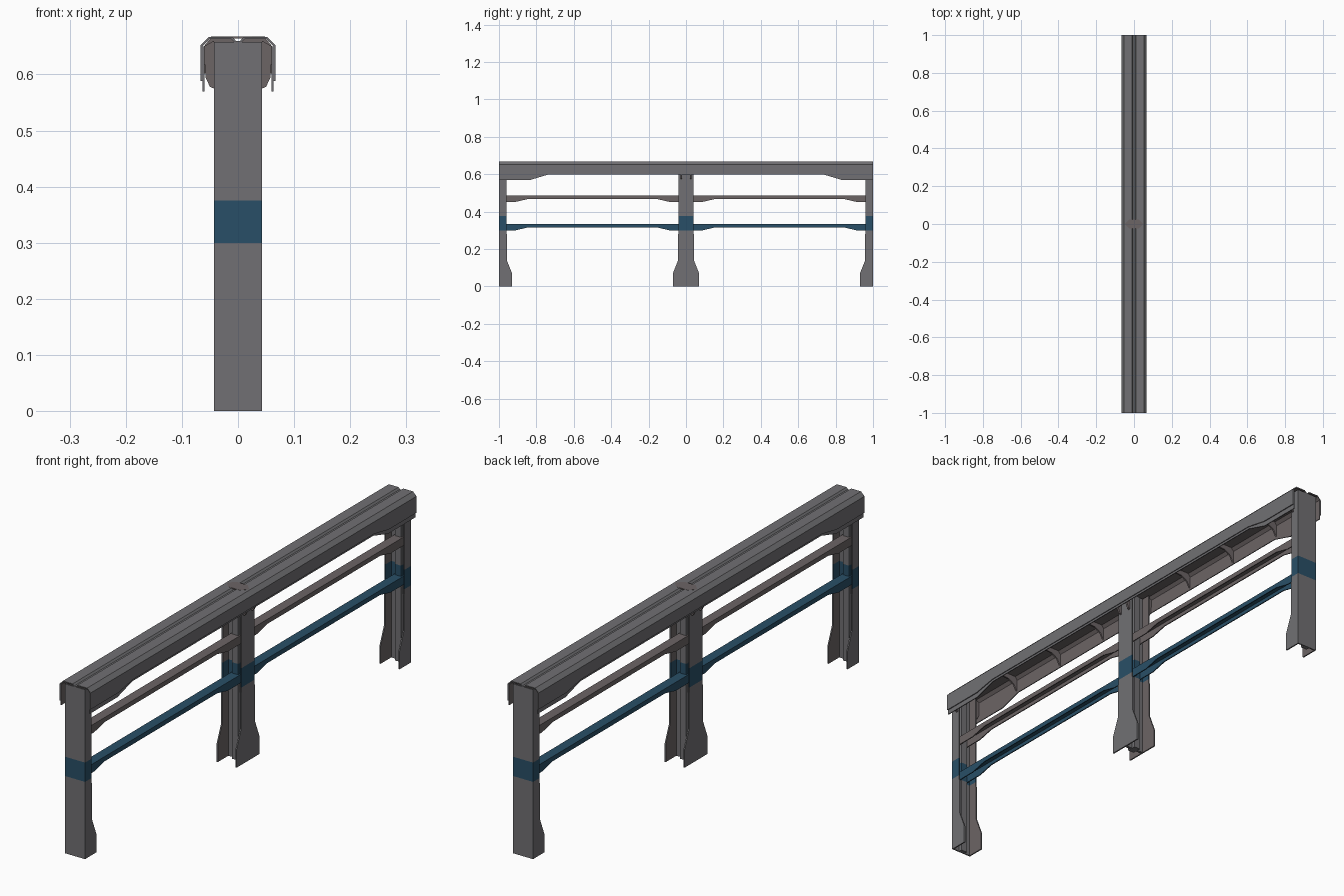
import bpy, bmesh
from mathutils import Vector

if "Cube" in bpy.data.objects:
    bpy.data.objects.remove(bpy.data.objects["Cube"])


def material(name, rgb):
    m = bpy.data.materials.new(name)
    m.diffuse_color = (*rgb, 1)
    m.use_nodes = True
    m.node_tree.nodes["Principled BSDF"].inputs["Base Color"].default_value = m.diffuse_color
    return m


GREY = material("steel_grey", (0.165, 0.163, 0.172))
WARM = material("warm_grey", (0.150, 0.128, 0.130))
BLUE = material("band_blue", (0.022, 0.078, 0.135))


def prism(bm, pts, axis, a, b):
    """Extrude a flat profile along x (pts are y,z), y (x,z) or z (x,y)."""
    def place(p, t):
        return {'x': (t, p[0], p[1]), 'y': (p[0], t, p[1]), 'z': (p[0], p[1], t)}[axis]
    low = [bm.verts.new(place(p, a)) for p in pts]
    high = [bm.verts.new(place(p, b)) for p in pts]
    n = len(pts)
    faces = [bm.faces.new(low), bm.faces.new(high[::-1])]
    for i in range(n):
        j = (i + 1) % n
        faces.append(bm.faces.new((low[i], high[i], high[j], low[j])))
    bmesh.ops.recalc_face_normals(bm, faces=faces)


def rect(a0, b0, a1, b1):
    return [(a0, b0), (a1, b0), (a1, b1), (a0, b1)]


def finish(name, bm, mats, rule=None):
    bm.normal_update()
    if rule:
        for f in bm.faces:
            f.material_index = rule(f.calc_center_median(), f.normal)
    me = bpy.data.meshes.new(name)
    bm.to_mesh(me)
    bm.free()
    for m in mats:
        me.materials.append(m)
    ob = bpy.data.objects.new(name, me)
    bpy.context.collection.objects.link(ob)


# Channel-section posts with flared feet and a painted band
def post(name, y0, d):
    bm = bmesh.new()
    side = [(0, 0), (0.07, 0), (0.07, 0.07), (0.042, 0.14), (0.042, 0.28),
            (0.039, 0.28), (0.039, 0.658), (0, 0.658)]
    for s in (-1, 1):
        prism(bm, [(y0 + d * p, z) for p, z in side], 'x', s * 0.038, s * 0.043)
    prism(bm, rect(-0.038, y0, 0.038, y0 + d * 0.005), 'z', 0, 0.658)
    # stiffening strip inside the channel
    prism(bm, rect(-0.013, y0 + d * 0.005, 0.013, y0 + d * 0.018), 'z', 0.0, 0.65)
    for z in (0.30, 0.375):
        bmesh.ops.bisect_plane(bm, geom=bm.verts[:] + bm.edges[:] + bm.faces[:],
                               plane_co=(0, 0, z), plane_no=(0, 0, 1))

    def rule(c, n):
        if 0.30 < c.z < 0.375:
            return 2
        inner_side = abs(c.x) > 0.03 and n.x * c.x < -0.01
        return 1 if inner_side else 0
    finish(name, bm, (GREY, WARM, BLUE), rule)


post("front_post", -1, 1)
post("middle_post_front", 0, -1)
post("middle_post_back", 0, 1)
post("back_post", 1, -1)

# Folded top cap with a central groove
half = [(0.004, 0.660), (0.010, 0.667), (0.052, 0.667), (0.067, 0.652), (0.067, 0.635)]
under = [(0.0635, 0.635), (0.0635, 0.650), (0.051, 0.663), (0.012, 0.663), (0.005, 0.656)]
right = half + under
bm = bmesh.new()
prism(bm, right + [(-x, z) for x, z in reversed(right)], 'y', -1, 1)
finish("top_cap", bm, (GREY, WARM), lambda c, n: 1 if n.z < -0.3 else 0)


# Outer skirt and inner lip, both deeper near the ends
def skirt(name, x0, x1, mid, end, top):
    bm = bmesh.new()
    pts = [(-1, top), (-1, end), (-0.83, end), (-0.74, mid),
           (0.74, mid), (0.83, end), (1, end), (1, top)]
    for s in (-1, 1):
        prism(bm, pts, 'x', s * x0, s * x1)
    finish(name, bm, (GREY, WARM), lambda c, n: 1 if n.x * c.x < -0.01 else 0)


skirt("outer_skirt", 0.0635, 0.067, 0.605, 0.588, 0.636)
skirt("inner_lip", 0.060, 0.0635, 0.597, 0.570, 0.650)

# Arched ribs under the cap
bm = bmesh.new()
arch = [(0.060, 0.600), (0.061, 0.650), (0.050, 0.663), (0.012, 0.663), (0.005, 0.656)]
soffit = [(-0.020, 0.643), (0, 0.645), (0.020, 0.643), (0.045, 0.628)]
outline = arch + [(-x, z) for x, z in reversed(arch)] + [(-0.045, 0.628)] + soffit
for y in (-0.75, -0.5, -0.25, 0.25, 0.5, 0.75):
    prism(bm, outline, 'y', y - 0.003, y + 0.003)
finish("cap_ribs", bm, (WARM,))

# Wedge brackets joining posts to the cap
bm = bmesh.new()
for y in (-0.97, -0.025, 0.025, 0.97):
    for s in (-1, 1):
        prism(bm, [(s * x, z) for x, z in ((0.043, 0.575), (0.050, 0.578), (0.058, 0.595),
                                           (0.061, 0.650), (0.043, 0.660))],
              'y', y - 0.004, y + 0.004)
finish("post_brackets", bm, (WARM,))


# Cross rails: inverted channels with dropped ends
def cross_rail(name, z, mat):
    bm = bmesh.new()
    for s in (-1, 1):
        pts = [(0.005, z), (0.005, z - 0.033), (0.09, z - 0.033), (0.155, z - 0.018),
               (0.845, z - 0.018), (0.91, z - 0.033), (0.995, z - 0.033), (0.995, z)]
        for side in (-1, 1):
            prism(bm, [(s * y, h) for y, h in pts], 'x', side * 0.015, side * 0.019)
        prism(bm, rect(-0.015, s * 0.005, 0.015, s * 0.995), 'z', z - 0.004, z)
    finish(name, bm, (mat,))


cross_rail("upper_rail", 0.485, WARM)
cross_rail("lower_rail", 0.333, BLUE)

# Thin joint plate at the middle of the cap
bm = bmesh.new()
prism(bm, [(-0.048, 0), (-0.025, -0.025), (0.025, -0.025),
           (0.048, 0), (0.025, 0.025), (-0.025, 0.025)], 'z', 0.664, 0.6676)
finish("cap_joint_plate", bm, (WARM,))
